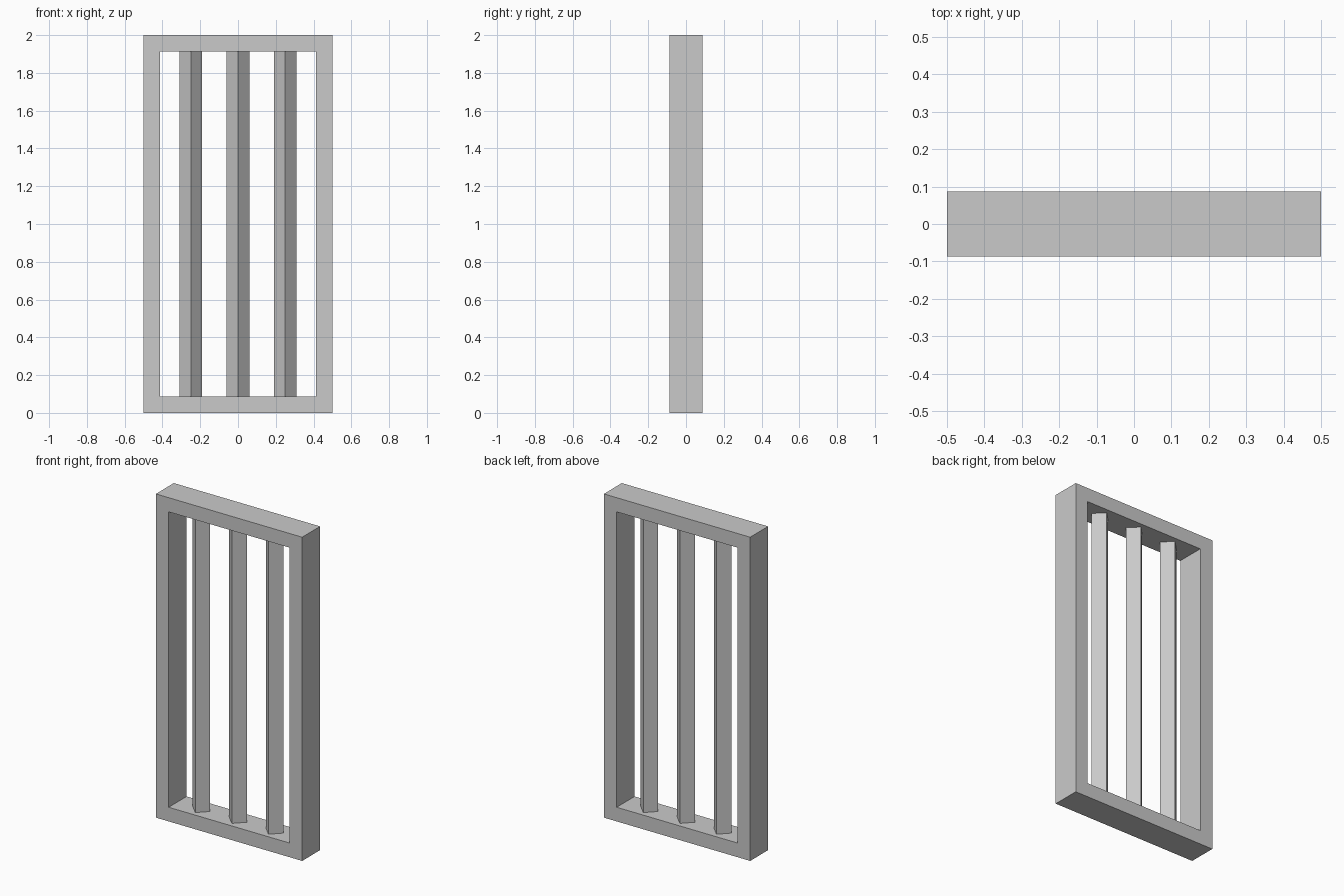
import bpy
import bmesh
from math import pi
from mathutils import Matrix

WIDTH, HEIGHT = 1.0, 2.0
RAIL = 0.0875            # rail thickness, also half the frame depth
BAR_RADIUS = 0.06        # half the diagonal of a square bar

cube = bpy.data.objects.get("Cube")
if cube:
    bpy.data.objects.remove(cube, do_unlink=True)

# Single flat colour
grey = bpy.data.materials.new("light_grey")
grey.use_nodes = True
colour = (0.59, 0.59, 0.59, 1.0)
grey.diffuse_color = colour
grey.node_tree.nodes["Principled BSDF"].inputs["Base Color"].default_value = colour


def add_object(name, bm, location):
    mesh = bpy.data.meshes.new(name)
    bmesh.ops.recalc_face_normals(bm, faces=bm.faces)
    bm.to_mesh(mesh)
    bm.free()
    mesh.materials.append(grey)
    obj = bpy.data.objects.new(name, mesh)
    obj.location = location
    bpy.context.collection.objects.link(obj)
    return obj


# Frame: an upright panel, inset and opened, then thickened
bm = bmesh.new()
bmesh.ops.create_grid(bm, x_segments=1, y_segments=1, size=0.5,
                      matrix=Matrix.Rotation(pi / 2, 4, 'X'))
bmesh.ops.scale(bm, vec=(WIDTH, 1, HEIGHT), verts=bm.verts)
bm.normal_update()
panel = bm.faces[:]
bmesh.ops.inset_individual(bm, faces=panel, thickness=RAIL, use_even_offset=True)
bmesh.ops.delete(bm, geom=panel, context='FACES_ONLY')
frame = add_object("frame", bm, (0, 0, HEIGHT / 2))
solid = frame.modifiers.new("depth", 'SOLIDIFY')
solid.thickness = 2 * RAIL
solid.offset = 0

# Bars: square rods set corner-forward between the rails
for name, x in (("right_bar", -0.25), ("middle_bar", 0), ("left_bar", 0.25)):
    bm = bmesh.new()
    bmesh.ops.create_cone(bm, cap_ends=True, segments=4,
                          radius1=BAR_RADIUS, radius2=BAR_RADIUS,
                          depth=HEIGHT - 2 * RAIL)
    add_object(name, bm, (x, 0, HEIGHT / 2))
